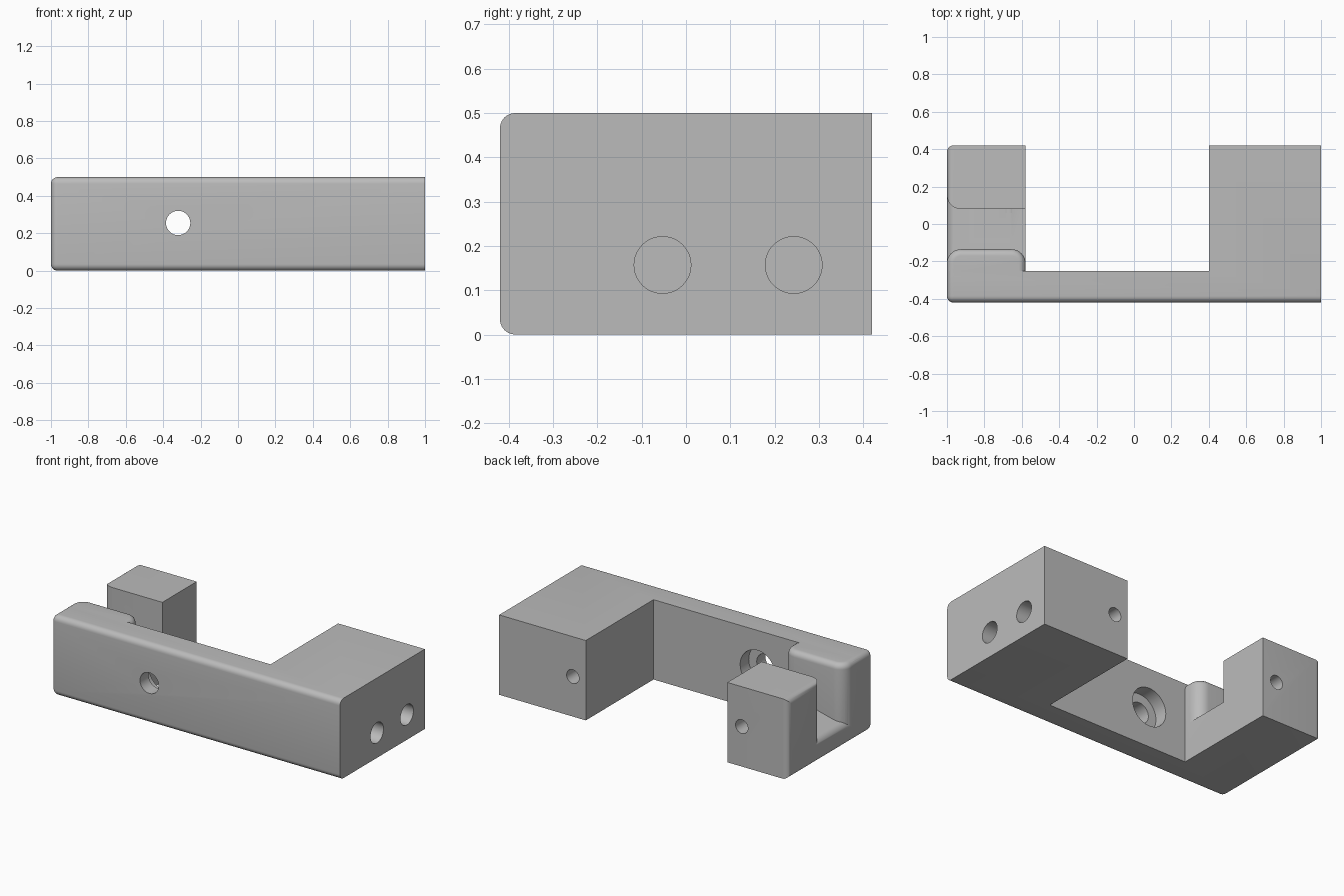
import bpy, bmesh, math
from mathutils import Matrix, Vector

cube = bpy.data.objects.get("Cube")
if cube:
    bpy.data.objects.remove(cube, do_unlink=True)

grey = bpy.data.materials.new("plain grey")
grey.use_nodes = True
grey.diffuse_color = (0.5, 0.5, 0.5, 1)
grey.node_tree.nodes["Principled BSDF"].inputs["Base Color"].default_value = (0.5, 0.5, 0.5, 1)

HEIGHT, FRONT, BACK = 0.5, -0.42, 0.42
BAR_BACK, ARM_X, BLOCK_X = -0.25, -0.58, 0.4
SLOT_FRONT, SLOT_BACK = -0.135, 0.08
ROUND, CORNER = 0.035, 0.075


def finish(name, bm, helper=False):
    bmesh.ops.recalc_face_normals(bm, faces=bm.faces)
    mesh = bpy.data.meshes.new(name)
    bm.to_mesh(mesh)
    bm.free()
    mesh.materials.append(grey)
    obj = bpy.data.objects.new(name, mesh)
    bpy.context.collection.objects.link(obj)
    obj.hide_render = helper
    return obj


def prism(outline, low, high):
    bm = bmesh.new()
    face = bm.faces.new([bm.verts.new((x, y, low)) for x, y in outline])
    top = bmesh.ops.extrude_face_region(bm, geom=[face])["geom"]
    verts = [v for v in top if isinstance(v, bmesh.types.BMVert)]
    bmesh.ops.translate(bm, verts=verts, vec=(0, 0, high - low))
    return bm


def round_edges(bm, rule):
    edges = [e for e in bm.edges if rule(*[v.co for v in e.verts])]
    bmesh.ops.bevel(bm, geom=edges, offset=ROUND, segments=6, profile=0.5, affect='EDGES')


def arc(cx, cy, start, end, steps=10):
    return [(cx + CORNER * math.cos(math.radians(start + (end - start) * i / steps)),
             cy + CORNER * math.sin(math.radians(start + (end - start) * i / steps)))
            for i in range(steps + 1)]


def combine(target, tool, operation):
    mod = target.modifiers.new(tool.name, 'BOOLEAN')
    mod.operation, mod.object, mod.solver = operation, tool, 'EXACT'
    bpy.context.view_layer.objects.active = target
    bpy.ops.object.modifier_apply(modifier=mod.name)
    bpy.data.objects.remove(tool, do_unlink=True)


def drill(target, start, direction, radius, depth):
    # Cylinder beginning just outside the surface
    bm = bmesh.new()
    axis = Vector(direction)
    middle = Vector(start) + axis * (depth / 2 - 0.01)
    turn = axis.to_track_quat('Z', 'Y').to_matrix().to_4x4()
    bmesh.ops.create_cone(bm, cap_ends=True, segments=48, radius1=radius, radius2=radius,
                          depth=depth + 0.02, matrix=Matrix.Translation(middle) @ turn)
    combine(target, finish("drill", bm, True), 'DIFFERENCE')


# Main U-shaped bracket, rounded on the front and the outer arm
bm = prism([(-1, FRONT), (1, FRONT), (1, BACK), (BLOCK_X, BACK), (BLOCK_X, BAR_BACK),
            (ARM_X, BAR_BACK), (ARM_X, BACK), (-1, BACK)], 0, HEIGHT)


def outer_edge(a, b):
    on_side = a.x < -0.99 and b.x < -0.99
    on_front = a.y < FRONT + 0.01 and b.y < FRONT + 0.01 and abs(a.z - b.z) < 0.01
    return on_side or on_front


round_edges(bm, outer_edge)
bracket = finish("bracket", bm)


# Slot across the arm, with a sloping floor and a flared outer corner
def slot_section(x):
    floor = 0.235 + (x - ARM_X) * 0.25
    flare = max(0, min(CORNER, CORNER - 1 - x))
    rim = max(0, min(ROUND, ROUND - 1 - x))
    floor -= ROUND - math.sqrt(ROUND ** 2 - rim ** 2)
    back = SLOT_BACK + CORNER - math.sqrt(CORNER ** 2 - flare ** 2)
    return [(x, BAR_BACK, floor), (x, back, floor), (x, back, 0.6), (x, BAR_BACK, 0.6)]


bm = bmesh.new()
stations = [-1.05] + [-1 + CORNER * (1 - math.cos(i * math.pi / 24)) for i in range(13)] + [ARM_X + 0.05]
rings = [[bm.verts.new(p) for p in slot_section(x)] for x in stations]
for a, b in zip(rings, rings[1:]):
    for i in range(4):
        j = (i + 1) % 4
        bm.faces.new((a[i], a[j], b[j], b[i]))
bm.faces.new(rings[0])
bm.faces.new(rings[-1])
combine(bracket, finish("slot", bm, True), 'DIFFERENCE')

# Rounded front jaw standing in front of the slot
root = BAR_BACK - 0.03
bm = prism([(-1, root), (ARM_X, root)]
           + arc(ARM_X - CORNER, SLOT_FRONT - CORNER, 0, 90)
           + arc(-1 + CORNER, SLOT_FRONT - CORNER, 90, 180), 0.06, HEIGHT)
round_edges(bm, lambda a, b: min(a.z, b.z) > HEIGHT - 0.01 and max(a.y, b.y) > root + 0.01)
combine(bracket, finish("front_jaw", bm, True), 'UNION')

# Counterbored through hole in the front bar
drill(bracket, (-0.32, FRONT, 0.255), (0, 1, 0), 0.065, 0.2)
drill(bracket, (-0.32, BAR_BACK, 0.255), (0, -1, 0), 0.12, 0.085)

# Two blind holes in the end of the block
for y in (-0.053, 0.243):
    drill(bracket, (1, y, 0.157), (-1, 0, 0), 0.064, 0.35)

# Small holes in the back faces
drill(bracket, (0.49, BACK, 0.25), (0, -1, 0), 0.043, 0.4)
drill(bracket, (-0.68, BACK, 0.25), (0, -1, 0), 0.043, 0.36)

bpy.ops.object.select_all(action='DESELECT')
bracket.select_set(True)
bpy.context.view_layer.objects.active = bracket
bpy.ops.object.shade_smooth_by_angle(angle=math.radians(30))
